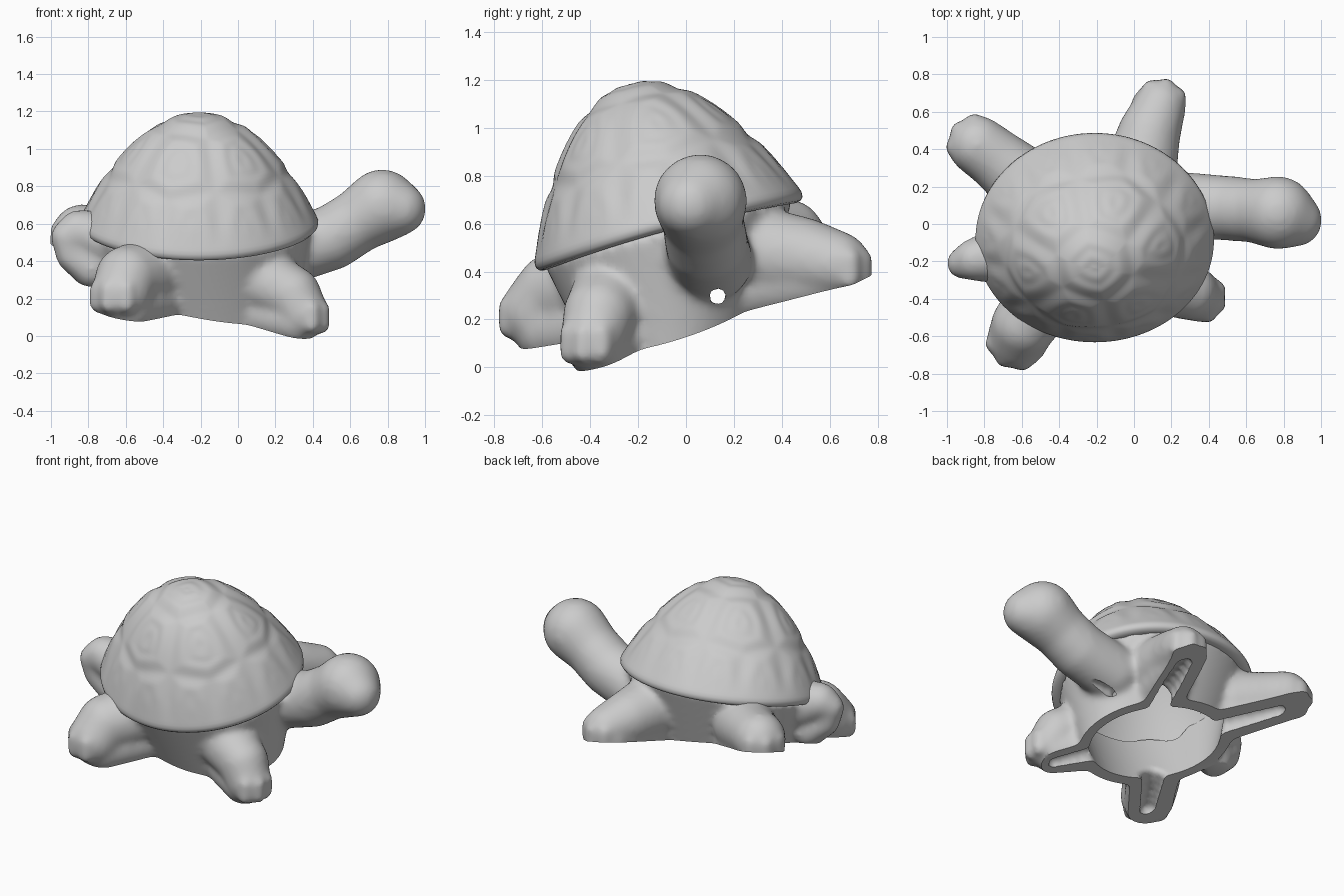
import bpy, bmesh, math
from mathutils import Vector, Matrix

if "Cube" in bpy.data.objects:
    bpy.data.objects.remove(bpy.data.objects["Cube"])

TILT = math.radians(15)                       # shell leans toward -y
SHELL = Matrix.Translation((-0.21, -0.07, 0.565)) @ Matrix.Rotation(TILT, 4, 'X')
RX, RY = 0.63, 0.57                           # rim radii

# unit ball used as the brush for every limb
tmp = bmesh.new()
bmesh.ops.create_icosphere(tmp, subdivisions=3, radius=1)
tmp.verts.index_update()
BALL_V = [v.co.copy() for v in tmp.verts]
BALL_F = [[v.index for v in f.verts] for f in tmp.faces]
tmp.free()


def ground(x, y):
    """Height of the sloping plane the underside is cut along."""
    return 0.186 - 0.185 * x + 0.303 * y


def make(name, bm):
    me = bpy.data.meshes.new(name)
    bm.to_mesh(me)
    bm.free()
    ob = bpy.data.objects.new(name, me)
    bpy.context.collection.objects.link(ob)
    return ob


def loft(bm, rings):
    """Skin closed rings of points, low to high, and cap the ends."""
    loops = [[bm.verts.new(p) for p in r] for r in rings]
    n = len(loops[0])
    for a, b in zip(loops, loops[1:]):
        for i in range(n):
            j = (i + 1) % n
            bm.faces.new((a[i], a[j], b[j], b[i]))
    bm.faces.new(loops[0][::-1])
    bm.faces.new(loops[-1])


def limb(bm, pts, steps=6):
    """Sweep a ball along points (x, y, z, radius)."""
    for a, b in zip(pts, pts[1:]):
        for k in range(steps + 1):
            p = Vector(a).lerp(Vector(b), k / steps)
            c = p.to_3d()
            vs = [bm.verts.new(c + v * p[3]) for v in BALL_V]
            for f in BALL_F:
                bm.faces.new([vs[i] for i in f])


def skirt(bm, rx, ry, s_top, top_w):
    """Elliptical wall from below the ground plane up to the rim plane."""
    low, high = [], []
    for i in range(72):
        a = math.tau * i / 72
        x, y = -0.2 + rx * math.cos(a), -0.04 + ry * math.sin(a)
        low.append(Vector((x, y, ground(x, y) - 0.08)))
        high.append(SHELL @ Vector((RX * s_top * math.cos(a), RY * s_top * math.sin(a), top_w)))
    loft(bm, [low, high])


def remesh(ob, size):
    m = ob.modifiers.new("remesh", 'REMESH')
    m.mode, m.voxel_size = 'VOXEL', size


def evaluated(ob):
    return bpy.data.meshes.new_from_object(
        ob.evaluated_get(bpy.context.evaluated_depsgraph_get()))


def bake(ob):
    me = evaluated(ob)
    ob.modifiers.clear()
    ob.data = me


def carve(ob, cutter):
    """Subtract the cutter, with a second solver if the first refuses."""
    cutter.hide_render = True
    before = len(ob.data.vertices)
    m = ob.modifiers.new("cut", 'BOOLEAN')
    m.operation, m.object, m.solver = 'DIFFERENCE', cutter, 'MANIFOLD'
    if len(evaluated(ob).vertices) in (0, before):
        m.solver = 'FLOAT'
    bake(ob)
    bpy.data.objects.remove(cutter)


# body: skirt, neck with head, tail and four legs blended into one skin
bm = bmesh.new()
skirt(bm, 0.50, 0.35, 0.95, 0.015)
limb(bm, [(0.26, 0.10, 0.45, 0.18), (0.5, 0.085, 0.525, 0.175), (0.65, 0.07, 0.62, 0.172),
          (0.77, 0.06, 0.695, 0.197), (0.865, 0.02, 0.68, 0.142)])
limb(bm, [(-0.66, -0.16, 0.50, 0.17), (-0.85, -0.19, 0.56, 0.115), (-0.92, -0.21, 0.53, 0.083),
          (-0.89, -0.20, 0.43, 0.085), (-0.78, -0.18, 0.36, 0.11)])
legs = [
    [(0.12, -0.30, 0.30, 0.18), (0.29, -0.36, 0.22, 0.155), (0.35, -0.39, 0.12, 0.135)],
    [(-0.47, -0.38, 0.34, 0.19), (-0.59, -0.54, 0.31, 0.175), (-0.62, -0.61, 0.23, 0.165)],
    [(0.03, 0.28, 0.48, 0.20), (0.08, 0.48, 0.46, 0.17), (0.14, 0.63, 0.43, 0.14)],
    [(-0.58, 0.22, 0.50, 0.19), (-0.74, 0.35, 0.53, 0.165), (-0.835, 0.42, 0.545, 0.16)],
]
# lower webs that carry each leg down to the ground plane
webs = [
    [(0.02, -0.20, 0.16, 0.17), (0.31, -0.37, 0.08, 0.13)],
    [(-0.40, -0.28, 0.20, 0.17), (-0.59, -0.57, 0.16, 0.15)],
    [(0.0, 0.20, 0.34, 0.17), (0.11, 0.62, 0.38, 0.13)],
    [(-0.50, 0.15, 0.36, 0.18), (-0.81, 0.40, 0.47, 0.14)],
]
for path, web in zip(legs, webs):
    limb(bm, path)
    limb(bm, web)
    # toes fanned across the end of the foot
    tip, r = Vector(path[-1][:3]), path[-1][3]
    out = tip - Vector(path[0][:3])
    out.z = 0
    out.normalize()
    for k in (-1, 0, 1):
        d = Matrix.Rotation(k * 0.75, 3, 'Z') @ out
        c = tip + d * (r - 0.035)
        limb(bm, [(*(c + Vector((0, 0, 0.02))), 0.05), (*(c - Vector((0, 0, 0.06))), 0.05)], 2)
body = make("body_head_and_legs", bm)
remesh(body, 0.018)
sm = body.modifiers.new("blend", 'SMOOTH')
sm.factor, sm.iterations = 0.5, 14
bake(body)

# cavity cutter: hollow belly, leg channels, small hole under the neck
bm = bmesh.new()
skirt(bm, 0.43, 0.29, 0.84, 0.13)
limb(bm, [(0.0, 0.18, 0.30, 0.09), (0.11, 0.60, 0.33, 0.06)])
limb(bm, [(-0.50, 0.15, 0.34, 0.08), (-0.80, 0.39, 0.45, 0.055)])
limb(bm, [(0.04, -0.18, 0.12, 0.08), (0.31, -0.36, 0.01, 0.05)])
limb(bm, [(-0.40, -0.28, 0.17, 0.08), (-0.59, -0.57, 0.11, 0.055)])
limb(bm, [(0.1, 0.13, 0.30, 0.04), (0.6, 0.135, 0.295, 0.035)], 16)
cavity = make("cavity_cutter", bm)
remesh(cavity, 0.021)
bake(cavity)
carve(body, cavity)

# ground cutter: slab below the sloping plane
bm = bmesh.new()
n = Vector((0.185, -0.303, 1)).normalized()
bmesh.ops.create_cube(bm, size=4, matrix=Matrix.Translation(Vector((0, 0, 0.183)) - n * 2)
                      @ n.to_track_quat('Z', 'Y').to_matrix().to_4x4())
carve(body, make("ground_cutter", bm))


# shell: domed, hollow, with raised scutes split by grooves
def dome(r):
    return 0.04 + 0.595 * (1 - r ** 2.1)


seeds = [Vector((0, 0, dome(0)))]
for count, r, turn in ((6, 0.57, 0.2), (12, 0.93, 0.46)):
    for i in range(count):
        a = math.tau * i / count + turn
        seeds.append(Vector((RX * r * math.cos(a), RY * r * math.sin(a), dome(r))))


def scute(p, r):
    d = sorted((p - s).length for s in seeds)
    gap = d[1] - d[0]
    lift = 0.005 - 0.012 * math.exp(-(gap / 0.06) ** 2) + 0.0015 * math.cos(gap * 45)
    return lift * min(1, (1 - r) / 0.12)


SEG, RINGS = 144, 60
rings = []
for k in range(RINGS + 1):
    r = max(k / RINGS, 0.004)
    ring = []
    for i in range(SEG):
        a = math.tau * i / SEG
        p = Vector((RX * r * math.cos(a), RY * r * math.sin(a), dome(r)))
        ring.append(p + (p - Vector((0, 0, 0.05))).normalized() * scute(p, r))
    rings.append(ring)
lip = [(1.012, 0.02), (1.01, -0.002), (0.99, -0.015), (0.95, -0.02), (0.9, -0.015)]
inner = [(0.9 * r, 0.58 * (1 - r ** 2.1) - 0.015) for r in [1 - k / 24 for k in range(1, 24)]]
for r, w in lip + inner:
    rings.append([Vector((RX * r * math.cos(math.tau * i / SEG),
                          RY * r * math.sin(math.tau * i / SEG), w)) for i in range(SEG)])
bm = bmesh.new()
loft(bm, rings)
for v in bm.verts:                            # rim rises toward neck and tail
    v.co.z += 0.03 * (v.co.x / RX) ** 2
bm.transform(SHELL)
bmesh.ops.recalc_face_normals(bm, faces=bm.faces)
shell = make("shell", bm)

# smooth shading
for ob in (body, shell):
    bpy.ops.object.select_all(action='DESELECT')
    ob.select_set(True)
    bpy.context.view_layer.objects.active = ob
    bpy.ops.object.shade_smooth_by_angle(angle=math.radians(40))
